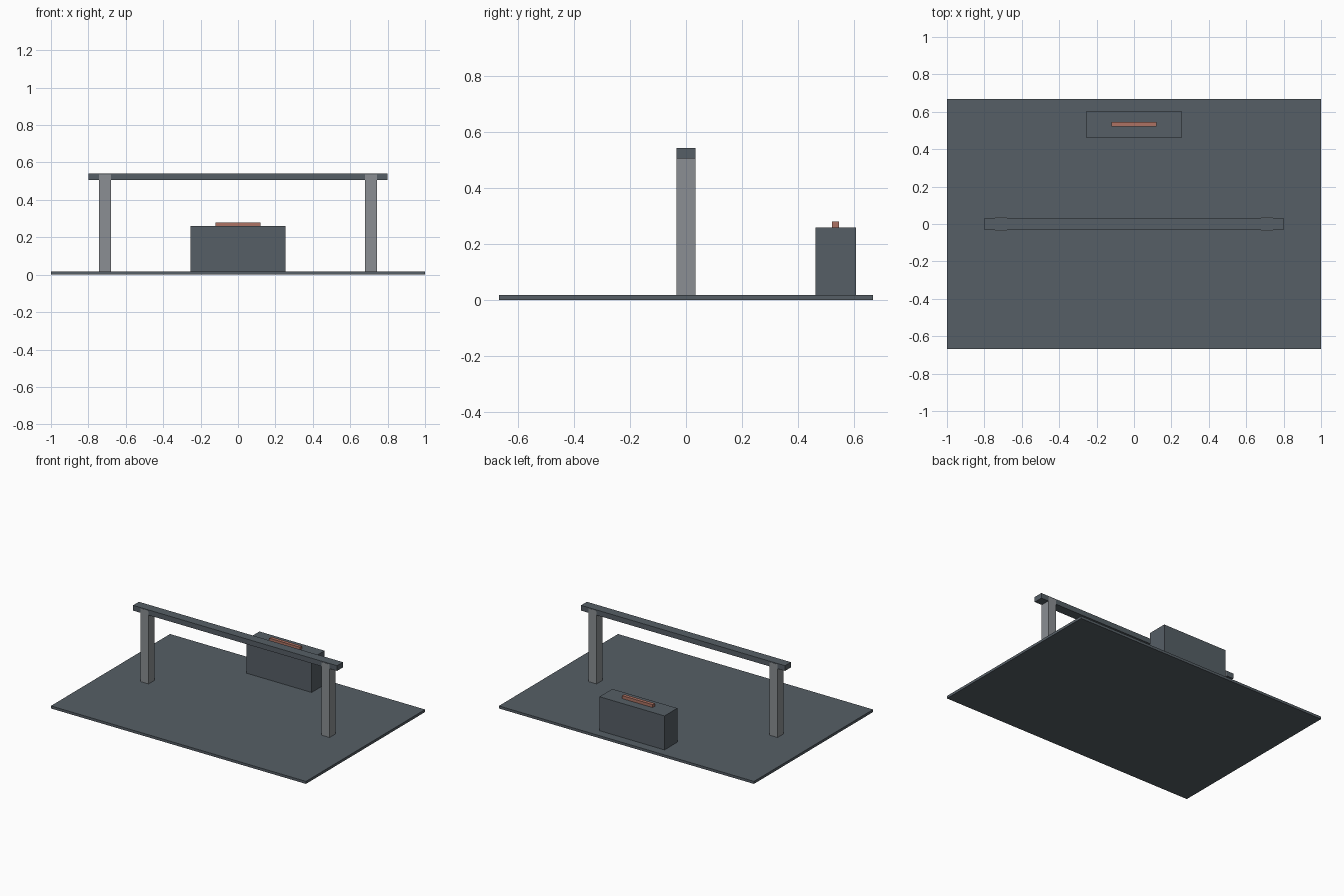
import bpy

default = bpy.data.objects.get("Cube")
if default:
    bpy.data.objects.remove(default, do_unlink=True)


def make_material(name, rgb):
    mat = bpy.data.materials.new(name)
    mat.use_nodes = True
    color = (*rgb, 1.0)
    mat.diffuse_color = color
    mat.node_tree.nodes["Principled BSDF"].inputs["Base Color"].default_value = color
    return mat


slate = make_material("slate grey", (0.093, 0.114, 0.133))
steel = make_material("light steel", (0.258, 0.275, 0.292))
copper = make_material("copper red", (0.42, 0.17, 0.125))


def box(name, x, y, z, mat):
    """Flat-faced block spanning the given (low, high) ranges."""
    spans = (x, y, z)
    bpy.ops.mesh.primitive_cube_add(size=1, location=[(a + b) / 2 for a, b in spans])
    obj = bpy.context.object
    obj.name = name
    obj.scale = [b - a for a, b in spans]
    bpy.ops.object.transform_apply(location=False, rotation=False, scale=True)
    obj.data.materials.append(mat)
    return obj


FLOOR = 0.018

# Floor slab
box("floor_slab", (-1, 1), (-0.667, 0.667), (0, FLOOR), slate)

# Gate: two posts with faces just proud of the crossbeam
for side, cx in (("left", 0.71), ("right", -0.71)):
    box(side + "_post", (cx - 0.032, cx + 0.032), (-0.034, 0.034), (FLOOR, 0.536), steel)
box("crossbeam", (-0.8, 0.8), (-0.033, 0.033), (0.505, 0.542), slate)

# Counter at the back with a raised strip on top
box("counter", (-0.255, 0.255), (0.461, 0.605), (FLOOR, 0.259), slate)
box("counter_strip", (-0.12, 0.12), (0.521, 0.545), (0.259, 0.28), copper)
